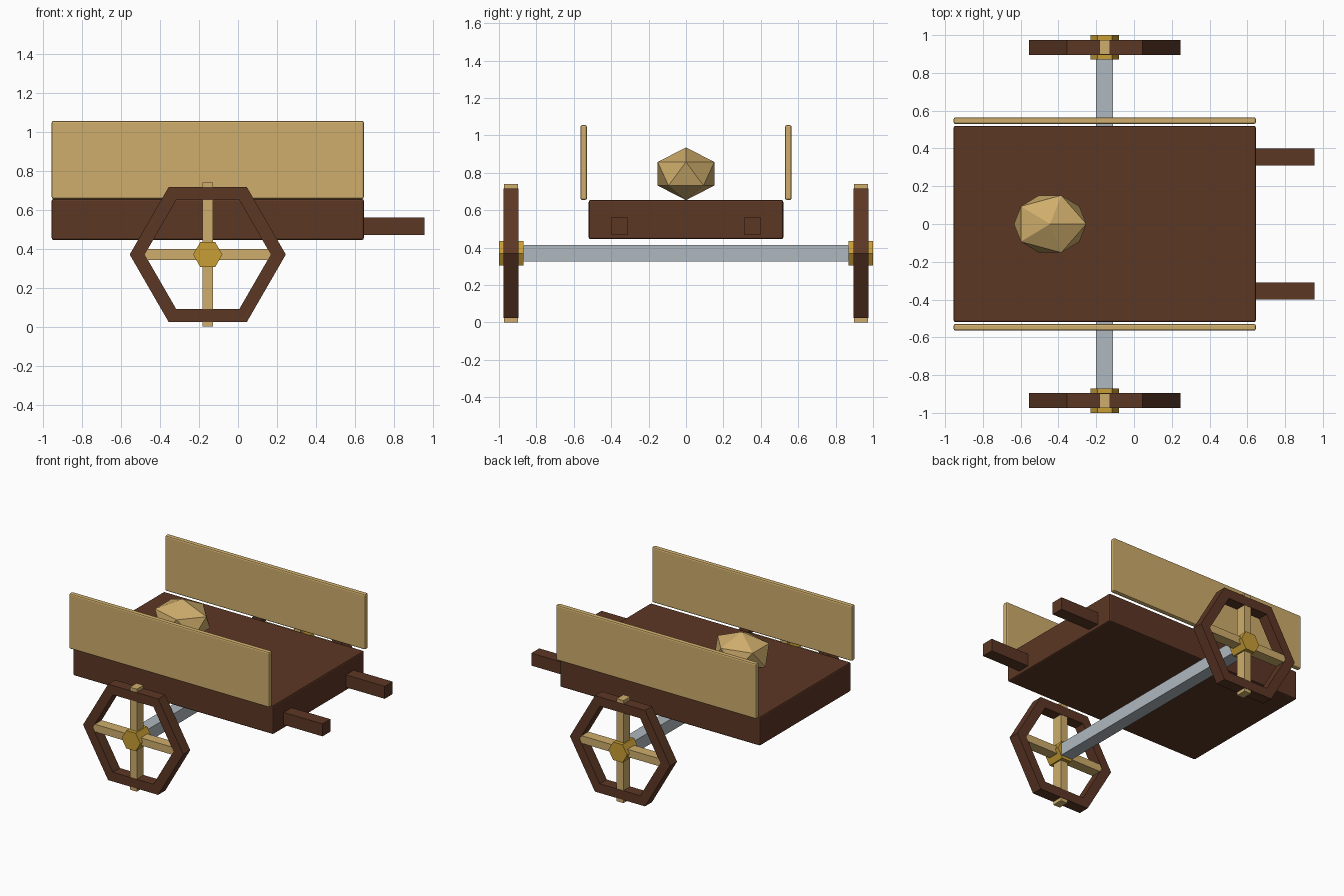
import bpy, bmesh
from math import cos, sin, tau
from mathutils import Vector

cube = bpy.data.objects.get("Cube")
if cube:
    bpy.data.objects.remove(cube)


def material(name, rgb):
    m = bpy.data.materials.new(name)
    m.use_nodes = True
    m.diffuse_color = (*rgb, 1)
    bsdf = next(n for n in m.node_tree.nodes if n.type == 'BSDF_PRINCIPLED')
    bsdf.inputs["Base Color"].default_value = (*rgb, 1)
    return m


dark_wood = material("dark wood", (0.107, 0.038, 0.018))
light_wood = material("light wood", (0.62, 0.42, 0.15))
brass = material("brass", (0.58, 0.34, 0.035))
steel = material("steel", (0.43, 0.48, 0.52))


def finish(name, bm, mat, location):
    bmesh.ops.recalc_face_normals(bm, faces=bm.faces)
    mesh = bpy.data.meshes.new(name)
    bm.to_mesh(mesh)
    bm.free()
    mesh.materials.append(mat)
    obj = bpy.data.objects.new(name, mesh)
    obj.location = location
    bpy.context.collection.objects.link(obj)
    return obj


def box(name, location, size, mat, bevel=0):
    bm = bmesh.new()
    bmesh.ops.create_cube(bm, size=1)
    bmesh.ops.scale(bm, vec=size, verts=bm.verts)
    obj = finish(name, bm, mat, location)
    if bevel:
        mod = obj.modifiers.new("soft edges", 'BEVEL')
        mod.width = bevel
        mod.segments = 2
    return obj


def hexagon(name, location, outer, width, mat, inner=0):
    """Six-sided prism along y; a ring when inner is given."""
    bm = bmesh.new()

    def loop(radius, y):
        return [bm.verts.new((radius * cos(i * tau / 6), y, radius * sin(i * tau / 6)))
                for i in range(6)]

    def bridge(a, b):
        for i in range(6):
            j = (i + 1) % 6
            bm.faces.new((a[i], a[j], b[j], b[i]))

    front, back = loop(outer, -width / 2), loop(outer, width / 2)
    bridge(front, back)
    if inner:
        hole_front, hole_back = loop(inner, -width / 2), loop(inner, width / 2)
        bridge(hole_front, hole_back)
        bridge(front, hole_front)
        bridge(back, hole_back)
    else:
        bm.faces.new(front)
        bm.faces.new(back)
    return finish(name, bm, mat, location)


# Bed and axle
box("bed", (-0.155, 0, 0.55), (1.6, 1.04, 0.21), dark_wood, 0.01)
axle = Vector((-0.155, 0, 0.37))
box("axle", axle, (0.09, 1.8, 0.09), steel)

# Side boards, handles and wheels
for side, s in (("left", 1), ("right", -1)):
    box(f"{side}_side_board", (-0.155, s * 0.547, 0.855), (1.6, 0.036, 0.4), light_wood, 0.01)
    box(f"{side}_handle", (0.775, s * 0.355, 0.515), (0.36, 0.09, 0.09), dark_wood)
    centre = axle + Vector((0, s * 0.935, 0))
    hexagon(f"{side}_wheel_rim", centre, 0.4, 0.08, dark_wood, inner=0.323)
    hexagon(f"{side}_wheel_hub", centre, 0.075, 0.13, brass)
    box(f"{side}_upright_spoke", centre, (0.055, 0.076, 0.74), light_wood)
    box(f"{side}_level_spoke", centre, (0.74, 0.076, 0.055), light_wood)

# Faceted bundle resting on the bed
bm = bmesh.new()
bmesh.ops.create_icosphere(bm, subdivisions=1, radius=1)
bmesh.ops.scale(bm, vec=(0.214, 0.178, 0.141), verts=bm.verts)
finish("bundle", bm, light_wood, (-0.444, 0, 0.795))
